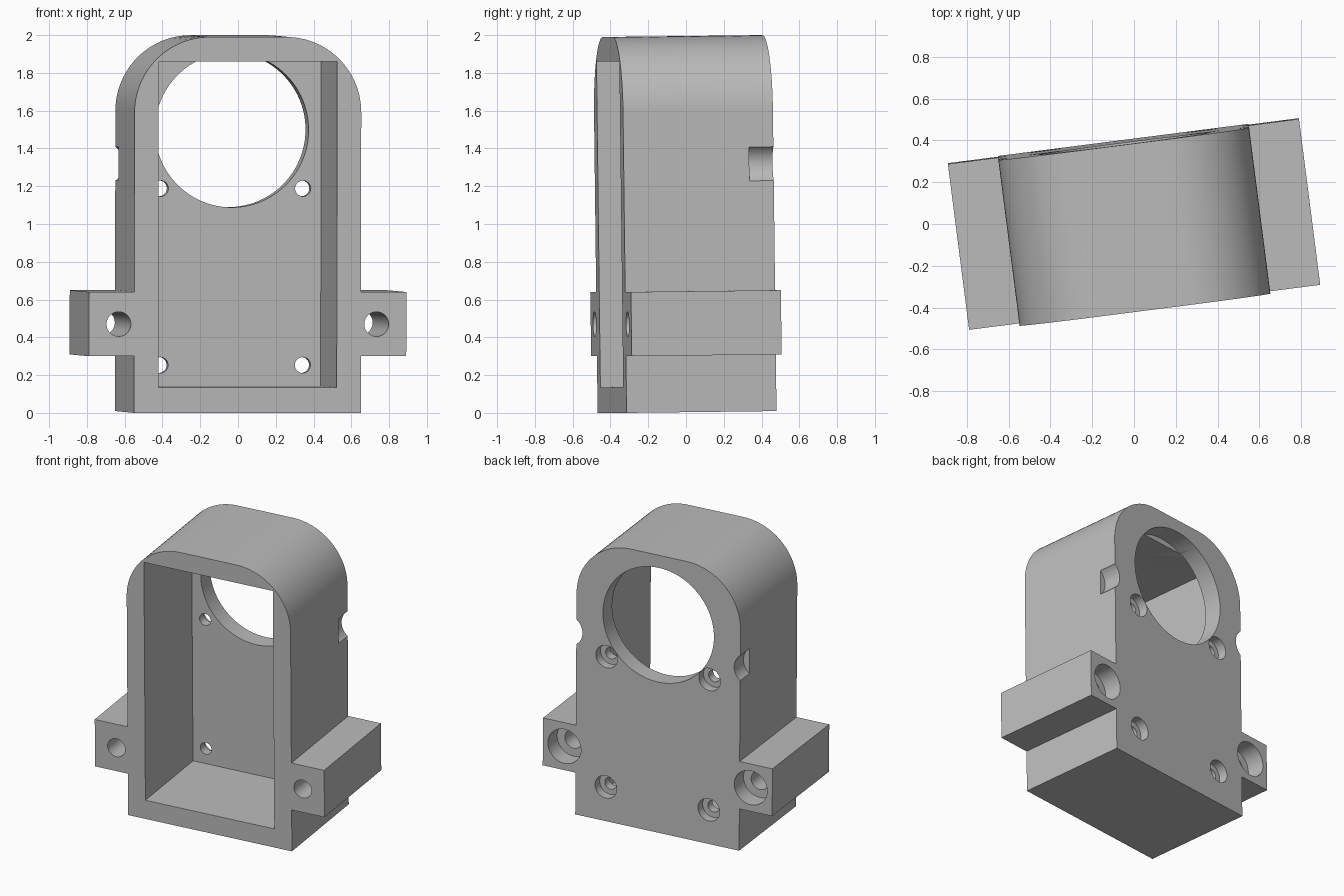
import bpy, bmesh, math
from mathutils import Matrix, Vector

default = bpy.data.objects.get("Cube")
if default:
    bpy.data.objects.remove(default, do_unlink=True)

# Main dimensions
HALF_W, FLANGE_W, HALF_D, HEIGHT = 0.605, 0.847, 0.40, 1.99
CORNER = 0.40
FLANGE_LOW, FLANGE_HIGH = 0.30, 0.64
INNER_BACK = 0.27

grey = bpy.data.materials.new("plain grey")
grey.use_nodes = True
colour = (0.5, 0.5, 0.5, 1)
grey.diffuse_color = colour
grey.node_tree.nodes["Principled BSDF"].inputs["Base Color"].default_value = colour


def add_object(name, bm):
    bmesh.ops.recalc_face_normals(bm, faces=bm.faces[:])
    mesh = bpy.data.meshes.new(name)
    bm.to_mesh(mesh)
    bm.free()
    mesh.materials.append(grey)
    obj = bpy.data.objects.new(name, mesh)
    bpy.context.collection.objects.link(obj)
    return obj


def box(name, low, high):
    low, high = Vector(low), Vector(high)
    bm = bmesh.new()
    bmesh.ops.create_cube(bm, size=1)
    bmesh.ops.scale(bm, vec=high - low, verts=bm.verts)
    bmesh.ops.translate(bm, vec=(low + high) / 2, verts=bm.verts)
    return add_object(name, bm)


def rod(name, x, z, radius, y0, y1, sides=48):
    """Cylinder running front to back."""
    bm = bmesh.new()
    turn = Matrix.Translation((x, (y0 + y1) / 2, z)) @ Matrix.Rotation(math.pi / 2, 4, "X")
    bmesh.ops.create_cone(bm, cap_ends=True, segments=sides, radius1=radius,
                          radius2=radius, depth=y1 - y0, matrix=turn)
    return add_object(name, bm)


def cut(target, cutter):
    cutter.hide_render = True
    mod = target.modifiers.new("cut", "BOOLEAN")
    mod.operation, mod.solver, mod.object = "DIFFERENCE", "EXACT", cutter
    bpy.context.view_layer.objects.active = target
    bpy.ops.object.modifier_apply(modifier=mod.name)
    bpy.data.objects.remove(cutter, do_unlink=True)


# Housing outline: rounded top and stepped side flanges
half = [(HALF_W, 0), (HALF_W, FLANGE_LOW), (FLANGE_W, FLANGE_LOW),
        (FLANGE_W, FLANGE_HIGH), (HALF_W, FLANGE_HIGH)]
for i in range(25):
    a = math.radians(90 * i / 24)
    half.append((HALF_W - CORNER + CORNER * math.cos(a),
                 HEIGHT - CORNER + CORNER * math.sin(a)))
outline = half + [(-x, z) for x, z in reversed(half)]

bm = bmesh.new()
face = bm.faces.new([bm.verts.new((x, -HALF_D, z)) for x, z in outline])
extruded = bmesh.ops.extrude_face_region(bm, geom=[face])["geom"]
bmesh.ops.translate(bm, vec=(0, 2 * HALF_D, 0),
                    verts=[v for v in extruded if isinstance(v, bmesh.types.BMVert)])
housing = add_object("housing", bm)

# Open front cavity and large round window in the back wall
cut(housing, box("cavity", (-0.476, -0.6, 0.135), (0.476, INNER_BACK, 1.86)))
cut(housing, rod("window", 0, 1.49, 0.41, INNER_BACK - 0.005, 0.6, 96))

for side in (-1, 1):
    # Counterbored screw holes in the back wall
    for z in (0.245, 1.18):
        cut(housing, rod("screw_hole", side * 0.38, z, 0.042, 0.2, 0.6, 32))
        cut(housing, rod("screw_recess", side * 0.38, z, 0.08, HALF_D - 0.065, 0.6))
    # Counterbored mounting holes through the flanges
    cut(housing, rod("flange_hole", side * 0.688, 0.47, 0.065, -0.6, 0.6))
    cut(housing, rod("flange_recess", side * 0.688, 0.47, 0.122, HALF_D - 0.13, 0.6))
    # Curved notches at the rear side edges
    cut(housing, rod("side_notch", side * 0.672, 1.31, 0.112, INNER_BACK, 0.6))

# Slight lean and turn, then centre on the ground
mesh = housing.data
mesh.transform(Matrix.Rotation(math.radians(7.3), 4, "Z") @ Matrix.Rotation(0.012, 4, "X"))
spans = [(min(c), max(c)) for c in zip(*(v.co for v in mesh.vertices))]
mesh.transform(Matrix.Translation((-sum(spans[0]) / 2, -sum(spans[1]) / 2, -spans[2][0])))

bpy.ops.object.select_all(action="DESELECT")
housing.select_set(True)
bpy.context.view_layer.objects.active = housing
bpy.ops.object.shade_smooth_by_angle(angle=math.radians(30))
